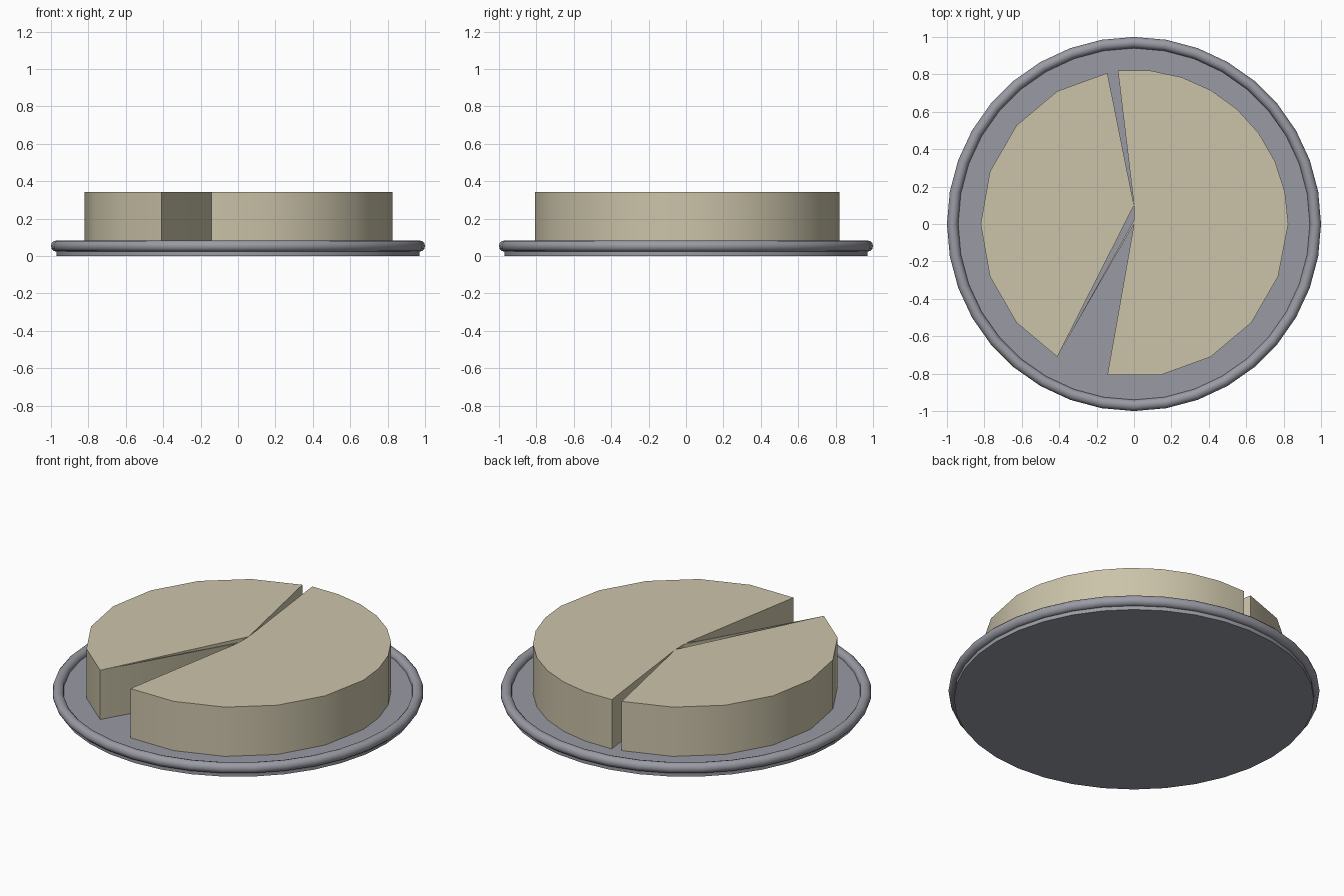
import bpy
import bmesh
from math import cos, sin, radians

cube = bpy.data.objects.get("Cube")
if cube:
    bpy.data.objects.remove(cube, do_unlink=True)


def make_material(name, rgb):
    mat = bpy.data.materials.new(name)
    mat.use_nodes = True
    mat.diffuse_color = (*rgb, 1)
    mat.node_tree.nodes["Principled BSDF"].inputs["Base Color"].default_value = (*rgb, 1)
    return mat


cream = make_material("cream_cheese", (0.60, 0.55, 0.40))
grey = make_material("plate_grey", (0.32, 0.325, 0.37))


def finish(obj, name, mat):
    obj.name = name
    obj.data.materials.clear()
    obj.data.materials.append(mat)
    bpy.ops.object.select_all(action="DESELECT")
    obj.select_set(True)
    bpy.context.view_layer.objects.active = obj
    bpy.ops.object.shade_smooth_by_angle(angle=radians(35))


def arc(start, end, step, radius=0.82):
    return [(radius * cos(radians(a)), radius * sin(radians(a)))
            for a in range(start, end + 1, step)]


def prism(name, outline, bottom, top, mat):
    """Extrude a flat outline straight up."""
    bm = bmesh.new()
    face = bm.faces.new([bm.verts.new((x, y, bottom)) for x, y in outline])
    raised = bmesh.ops.extrude_face_region(bm, geom=[face])["geom"]
    verts = [v for v in raised if isinstance(v, bmesh.types.BMVert)]
    bmesh.ops.translate(bm, vec=(0, 0, top - bottom), verts=verts)
    bmesh.ops.recalc_face_normals(bm, faces=bm.faces)
    mesh = bpy.data.meshes.new(name)
    bm.to_mesh(mesh)
    bm.free()
    obj = bpy.data.objects.new(name, mesh)
    bpy.context.collection.objects.link(obj)
    finish(obj, name, mat)


# Plate: flat disc with a rounded rim
bpy.ops.mesh.primitive_cylinder_add(vertices=36, radius=0.97, depth=0.05,
                                    location=(0, 0, 0.025))
finish(bpy.context.object, "plate_disc", grey)
bpy.ops.mesh.primitive_torus_add(major_radius=0.97, minor_radius=0.03,
                                 major_segments=36, minor_segments=12,
                                 location=(0, 0, 0.053))
finish(bpy.context.object, "plate_rim", grey)

# Cheese wheel: two large cut pieces and a thin shaving beside the open wedge
FLOOR, TOP = 0.05, 0.343
tip = (0, 0.1)
centre = (0, 0)
coarse_front = arc(-100, -20, 20)
fine_back = arc(0, 96, 12, 0.825)
prism("cheese_left_half", [centre] + coarse_front + fine_back + [tip],
      FLOOR, TOP, cream)
right_arc = arc(100, 240, 20)
prism("cheese_right_half", [tip] + right_arc, FLOOR, TOP, cream)
prism("cheese_shaving", [centre, (0, 0.02), right_arc[-1]], FLOOR, TOP, cream)
